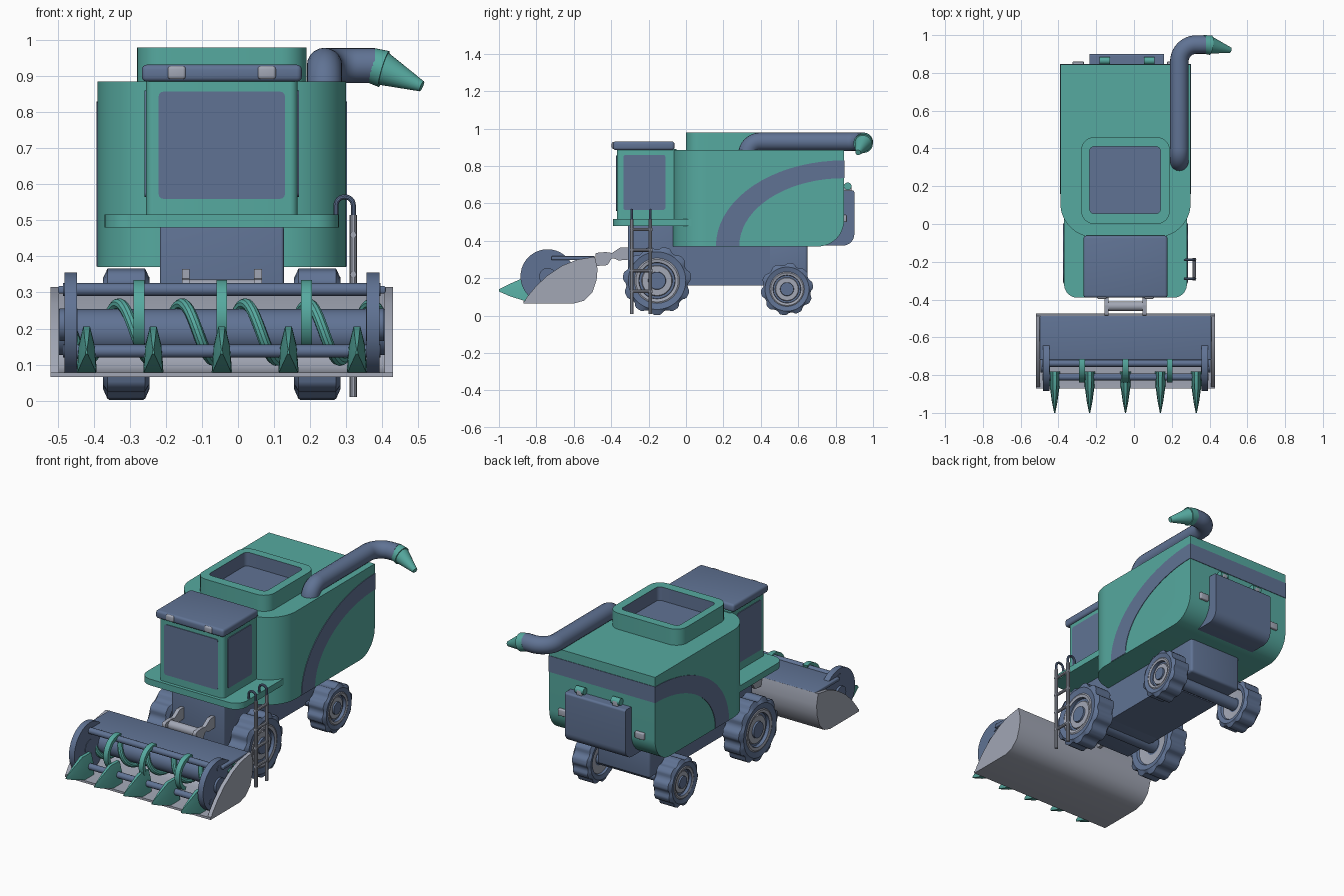
import bpy, bmesh, math
from mathutils import Vector

if "Cube" in bpy.data.objects:
    bpy.data.objects.remove(bpy.data.objects["Cube"])

CX = -0.045  # mirror plane of the vehicle


def material(name, col):
    m = bpy.data.materials.new(name)
    m.diffuse_color = (*col, 1)
    m.use_nodes = True
    m.node_tree.nodes["Principled BSDF"].inputs["Base Color"].default_value = m.diffuse_color
    return m


GREEN = material("teal green", (0.093, 0.40, 0.35))
BLUE = material("slate blue", (0.117, 0.171, 0.296))
GREY = material("light grey", (0.36, 0.385, 0.46))


def finish(name, bm, *mats):
    bmesh.ops.recalc_face_normals(bm, faces=bm.faces[:])
    me = bpy.data.meshes.new(name)
    bm.to_mesh(me)
    bm.free()
    ob = bpy.data.objects.new(name, me)
    for m in mats:
        me.materials.append(m)
    bpy.context.collection.objects.link(ob)
    return ob


def rounded(pts, radii, n=8, closed=True):
    """Replace corners of a 2D/3D polyline by circular arcs."""
    pts = [Vector(p) for p in pts]
    out = []
    for i, p in enumerate(pts):
        r = radii[i] if isinstance(radii, (list, tuple)) else radii
        if r == 0 or (not closed and i in (0, len(pts) - 1)):
            out.append(p)
            continue
        a, b = (pts[i - 1] - p).normalized(), (pts[(i + 1) % len(pts)] - p).normalized()
        half = math.acos(max(-1, min(1, a.dot(b)))) / 2
        d, w = r / math.tan(half), math.sin(half)
        for k in range(n + 1):
            t = k / n
            c0, c1, c2 = (1 - t) ** 2, 2 * w * t * (1 - t), t * t
            out.append(((p + a * d) * c0 + p * c1 + (p + b * d) * c2) / (c0 + c1 + c2))
    return out


def rect(x0, x1, y0, y1, radii=0.0, n=8):
    return rounded([(x0, y0), (x1, y0), (x1, y1), (x0, y1)], radii, n)


def place(axis, p, h):
    return {"x": (h, p[0], p[1]), "y": (p[0], h, p[1]), "z": (p[0], p[1], h)}[axis]


def loft(bm, rings, mats=None, cap=True):
    vs = [[bm.verts.new(p) for p in r] for r in rings]
    for k in range(len(vs) - 1):
        n = len(vs[k])
        for i in range(n):
            f = bm.faces.new((vs[k][i], vs[k][(i + 1) % n], vs[k + 1][(i + 1) % n], vs[k + 1][i]))
            f.material_index = mats[k] if mats else 0
    if cap:
        bm.faces.new(vs[0])
        bm.faces.new(vs[-1]).material_index = mats[-1] if mats else 0


def prism(name, pts, axis, a, b, mat):
    bm = bmesh.new()
    loft(bm, [[place(axis, p, h) for p in pts] for h in (a, b)])
    return finish(name, bm, mat)


def disc(y, z, r, n=40):
    return [(y + r * math.cos(2 * math.pi * i / n), z + r * math.sin(2 * math.pi * i / n)) for i in range(n)]


def box(name, x, y, z, mat, bevel=0.0):
    bm = bmesh.new()
    loft(bm, [[place("z", p, h) for p in rect(*x, *y)] for h in z])
    if bevel:
        bmesh.ops.bevel(bm, geom=bm.edges[:], offset=bevel, segments=4, profile=0.5, affect="EDGES")
    return finish(name, bm, mat)


def tube(name, pts, r, mat, res=6):
    cu = bpy.data.curves.new(name, "CURVE")
    cu.dimensions, cu.bevel_depth, cu.bevel_resolution, cu.use_fill_caps = "3D", r, res, True
    sp = cu.splines.new("POLY")
    sp.points.add(len(pts) - 1)
    for q, p in zip(sp.points, pts):
        q.co = (*p, 1)
    cu.materials.append(mat)
    bpy.context.collection.objects.link(bpy.data.objects.new(name, cu))


def cone(name, p, q, r1, r2, mat):
    p, d = Vector(p), Vector(q) - Vector(p)
    bm = bmesh.new()
    bmesh.ops.create_cone(bm, cap_ends=True, segments=32, radius1=r1, radius2=r2, depth=d.length)
    rot = d.to_track_quat("Z", "Y")
    for v in bm.verts:
        v.co = rot @ v.co + p + d / 2
    finish(name, bm, mat)


# Main body: rounded front corners, rounded lower rear edge
bm = bmesh.new()
loft(bm, [[place("z", p, h) for p in rect(-0.39, 0.30, -0.07, 0.845, [0.18, 0.18, 0, 0], 14)] for h in (0.37, 0.885)])
edge = [e for e in bm.edges if all(v.co.y > 0.84 and v.co.z < 0.4 for v in e.verts)]
bmesh.ops.bevel(bm, geom=edge, offset=0.14, segments=12, profile=0.5, affect="EDGES")
finish("body", bm, GREEN)

# Curved stripe on both sides and across the rear
arc = [math.radians(a) for a in range(0, 91, 5)]
stripe = [(0.845 - 0.685 * math.cos(a), 0.372 + 0.458 * math.sin(a)) for a in arc]
stripe += [(0.845 - 0.56 * math.cos(a), 0.372 + 0.363 * math.sin(a)) for a in reversed(arc)]
prism("stripe_left", stripe, "x", -0.393, -0.389, BLUE)
prism("stripe_right", stripe, "x", 0.299, 0.303, BLUE)
box("stripe_rear", (-0.393, 0.303), (0.844, 0.848), (0.735, 0.83), BLUE)

# Grain tank with open top
outer, inner = rect(-0.28, 0.19, 0.0, 0.46, 0.07), rect(-0.235, 0.14, 0.055, 0.41, 0.025)
bm = bmesh.new()
loft(bm, [[place("z", p, h) for p in o] for o, h in
          ((outer, 0.87), (outer, 0.98), (inner, 0.98), (inner, 0.90))], [0, 0, 1, 1])
finish("grain_tank", bm, GREEN, BLUE)

# Unloading pipe and nozzle
tube("unloading_pipe", rounded([(0.24, 0.325, 0.84), (0.24, 0.335, 0.93), (0.24, 0.95, 0.93),
     (0.38, 0.95, 0.93)], [0, 0.07, 0.09, 0], 10, False), 0.049, BLUE, 8)
cone("nozzle_collar", (0.365, 0.952, 0.932), (0.405, 0.947, 0.92), 0.048, 0.052, GREEN)
cone("nozzle", (0.40, 0.948, 0.921), (0.51, 0.92, 0.872), 0.047, 0.015, GREEN)

# Cab, platform, roof, windows
prism("platform", rect(-0.37, 0.28, -0.39, 0.03, [0.07, 0.07, 0, 0]), "z", 0.48, 0.517, GREEN)
prism("cab", rect(-0.255, 0.165, -0.37, -0.05, [0.02, 0.02, 0, 0], 4), "z", 0.51, 0.89, GREEN)
box("cab_roof", (-0.267, 0.177), (-0.39, -0.062), (0.885, 0.932), BLUE, 0.014)
prism("front_window", rect(-0.22, 0.13, 0.56, 0.857, 0.012, 3), "y", -0.374, -0.369, BLUE)
for side, x in (("left", -0.255), ("right", 0.165)):
    prism("side_window_" + side, rect(-0.335, -0.11, 0.565, 0.86, 0.012, 3), "x", x - 0.004, x + 0.004, BLUE)
for x in (-0.17, 0.08):
    box("roof_lamp", (x - 0.025, x + 0.025), (-0.397, -0.37), (0.892, 0.928), GREY, 0.008)

# Chassis and front column
box("front_column", (-0.217, 0.127), (-0.31, -0.04), (0.16, 0.485), BLUE, 0.008)
box("chassis", (-0.217, 0.127), (-0.1, 0.45), (0.16, 0.38), BLUE)
box("rear_chassis", (-0.217, 0.127), (0.40, 0.65), (0.165, 0.38), BLUE, 0.015)

# Rear hood with hinges and lamps
hood = rounded([(0.72, 0.375), (0.90, 0.375), (0.90, 0.67), (0.72, 0.67)], [0, 0.06, 0.012, 0])
prism("rear_hood", hood, "x", -0.235, 0.16, BLUE)
for x in (-0.155, 0.08):
    prism("hinge_pin", disc(0.865, 0.692, 0.02, 20), "x", x - 0.028, x + 0.028, GREEN)
    box("hinge_clip", (x - 0.018, x + 0.018), (0.84, 0.885), (0.655, 0.70), GREY, 0.006)
for x in (-0.295, 0.205):
    box("rear_lamp", (x - 0.03, x + 0.03), (0.83, 0.86), (0.50, 0.54), GREY, 0.006)


# Wheels: lathe with wavy lugs
def wheel(name, x, out, y, z, R, w, lugs):
    prof = [(0.3, -0.6, 1), (0.62, -0.7, 0), (0.66, -0.9, 0), (0.84, -1, 0), (1, -0.8, 0), (1, 0.8, 0), (0.84, 1, 0),
            (0.66, 0.9, 1), (0.62, 0.95, 1), (0.53, 0.9, 0), (0.52, 0.6, 0), (0.45, 0.6, 1), (0.43, 0.7, 1),
            (0.26, 0.7, 0), (0.25, 0.85, 0), (0.08, 0.85, 0)]
    rings, n = [], lugs * 10
    for r, h, _ in prof:
        ring = []
        for i in range(n):
            a = 2 * math.pi * i / n
            s = max(-1, min(1, 1.7 * math.sin(lugs * a) + 0.4))
            rr = R * (r + (0.045 * (s - 1) if r > 0.9 else 0))
            ring.append((x + out * h * w, y + rr * math.cos(a), z + rr * math.sin(a)))
        rings.append(ring)
    bm = bmesh.new()
    loft(bm, rings, [p[2] for p in prof])
    finish(name, bm, BLUE, GREY)


for side, s in (("left", -1), ("right", 1)):
    wheel("front_wheel_" + side, CX + s * 0.265, s, -0.155, 0.187, 0.183, 0.065, 11)
    wheel("rear_wheel_" + side, CX + s * 0.265, s, 0.54, 0.142, 0.14, 0.06, 10)
prism("front_axle", disc(-0.155, 0.187, 0.045), "x", CX - 0.25, CX + 0.25, BLUE)
prism("rear_axle", disc(0.54, 0.142, 0.035), "x", CX - 0.25, CX + 0.25, BLUE)

# Ladder with handrails
for y in (-0.29, -0.19):
    tube("ladder_rail", [(0.32, y, 0.01), (0.32, y, 0.515)], 0.01, GREY, 3)
    tube("ladder_handle", rounded([(0.32, y, 0.50), (0.32, y, 0.565), (0.272, y, 0.565), (0.272, y, 0.50)],
         0.023, 6, False), 0.007, BLUE, 3)
for z in (0.13, 0.24, 0.35, 0.46):
    tube("ladder_rung", [(0.32, -0.30, z), (0.32, -0.18, z)], 0.009, GREY, 3)

# Header coupling
arm = rounded([(-0.485, 0.265), (-0.42, 0.27), (-0.395, 0.31), (-0.36, 0.295), (-0.30, 0.30), (-0.30, 0.365),
               (-0.35, 0.365), (-0.395, 0.335), (-0.43, 0.34), (-0.485, 0.335)], 0.012, 4)
for x in (-0.145, 0.055):
    prism("coupling_arm", arm, "x", x - 0.011, x + 0.011, GREY)
prism("coupling_bar", disc(-0.435, 0.31, 0.026, 24), "x", -0.14, 0.05, GREY)

# Header trough and end plates
back = [(-0.87, 0.065), (-0.60, 0.065), (-0.545, 0.08), (-0.50, 0.125), (-0.478, 0.19), (-0.473, 0.25), (-0.487, 0.315)]
lining = [(-0.497, 0.312), (-0.487, 0.25), (-0.492, 0.195), (-0.512, 0.135), (-0.55, 0.094), (-0.60, 0.08), (-0.87, 0.078)]
prism("header_trough", back + lining, "x", -0.52, 0.43, GREY)
plate = back + [(-0.58, 0.30), (-0.66, 0.268), (-0.74, 0.215), (-0.80, 0.16), (-0.85, 0.10)]
for side, s in (("left", -1), ("right", 1)):
    prism("header_end_" + side, plate, "x", CX + s * 0.475, CX + s * 0.452, GREY)
    prism("reel_disc_" + side, disc(-0.74, 0.21, 0.145), "x", CX + s * 0.437, CX + s * 0.402, BLUE)
    prism("reel_hub_" + side, disc(-0.74, 0.21, 0.045), "x", CX + s * 0.45, CX + s * 0.40, BLUE)
box("header_cover", (-0.50, 0.41), (-0.72, -0.487), (0.297, 0.318), BLUE, 0.006)

# Auger drum with spiral
prism("auger_drum", disc(-0.60, 0.19, 0.064), "x", -0.50, 0.41, BLUE)
spiral = []
for i in range(161):
    x = -0.48 + 0.87 * i / 160
    t = 2 * math.pi * (x + 0.33) / 0.175
    spiral.append((x, -0.60 - 0.078 * math.sin(t), 0.19 + 0.078 * math.cos(t)))
tube("auger_spiral", spiral, 0.016, GREEN, 3)

# Reel bars and curved tines
for y, z in ((-0.81, 0.137), (-0.738, 0.308)):
    prism("reel_bar", disc(y, z, 0.018, 20), "x", -0.485, 0.395, BLUE)
tine = [(-0.74 + r * math.cos(math.radians(a)), 0.235 + r * math.sin(math.radians(a)))
        for r, seq in ((0.1, range(75, 246, 10)), (0.078, range(245, 74, -10))) for a in seq]
for x in (-0.275, CX, 0.19):
    prism("reel_tine", tine, "x", x - 0.015, x + 0.015, GREEN)

# Crop divider points: faceted wedges
section = [(-1, -1), (1, -1), (0.85, 0.1), (0.35, 1), (-0.35, 1), (-0.85, 0.1)]
for x in (-0.42, -0.235, CX, 0.14, 0.33):
    bm = bmesh.new()
    loft(bm, [[(x + px * w, y, cz + pz * h) for px, pz in section]
              for y, w, cz, h in ((-0.78, 0.028, 0.142, 0.062), (-0.86, 0.026, 0.142, 0.064),
                                  (-0.94, 0.015, 0.137, 0.034), (-1.0, 0.003, 0.135, 0.006))])
    finish("crop_divider", bm, GREEN)

# Turn tubes into meshes, smooth shading with sharp edges kept
bpy.ops.object.select_all(action="DESELECT")
for ob in bpy.context.collection.objects:
    ob.select_set(True)
    if ob.type == "CURVE":
        bpy.context.view_layer.objects.active = ob
bpy.ops.object.convert(target="MESH")
bpy.ops.object.shade_smooth_by_angle(angle=math.radians(32))
